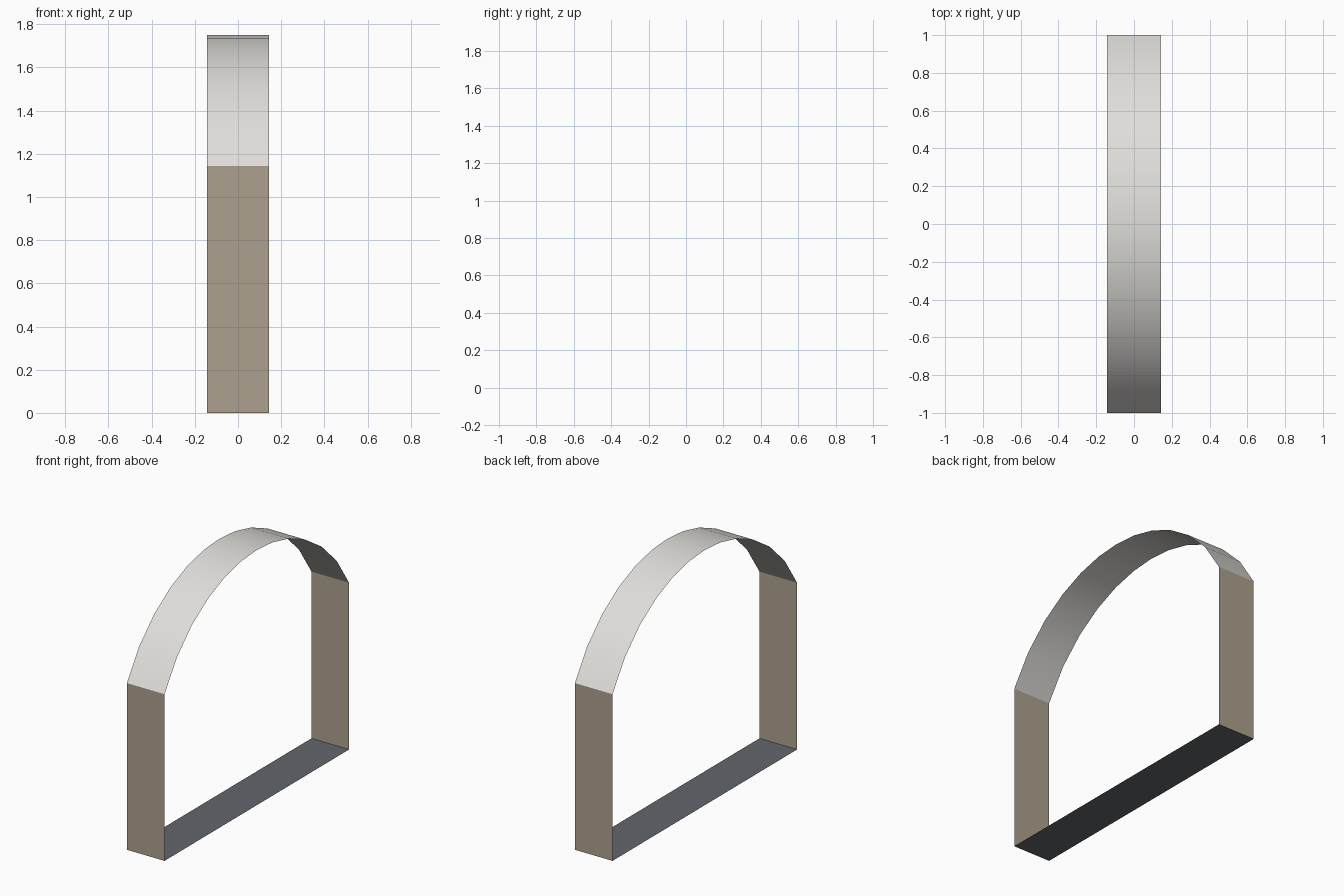
import bpy
import math

if "Cube" in bpy.data.objects:
    bpy.data.objects.remove(bpy.data.objects["Cube"])

HALF_W = 1 / 7        # half depth of the strip along x
WALL_H = 8 / 7        # height where the walls meet the vault
RISE = 1.75 - WALL_H  # rise of the arc above the walls


def material(name, rgb):
    m = bpy.data.materials.new(name)
    m.diffuse_color = (*rgb, 1)
    m.use_nodes = True
    m.node_tree.nodes["Principled BSDF"].inputs["Base Color"].default_value = m.diffuse_color
    return m


def strip(name, profile, mat, smooth=False):
    """Thin sheet made by sweeping a (y, z) profile across x."""
    verts = [(x, y, z) for y, z in profile for x in (-HALF_W, HALF_W)]
    faces = [(2 * i, 2 * i + 1, 2 * i + 3, 2 * i + 2)
             for i in range(len(profile) - 1)]
    me = bpy.data.meshes.new(name)
    me.from_pydata(verts, [], faces)
    me.materials.append(mat)
    for p in me.polygons:
        p.use_smooth = smooth
    me.update()
    ob = bpy.data.objects.new(name, me)
    bpy.context.collection.objects.link(ob)
    return ob


roof_mat = material("pale plaster", (0.75, 0.73, 0.70))
wall_mat = material("tan stone", (0.42, 0.355, 0.275))
floor_mat = material("slate grey", (0.12, 0.132, 0.15))

# Floor
strip("floor", [(1, 0), (-1, 0)], floor_mat)

# Side walls
strip("front_wall", [(-1, 0), (-1, WALL_H)], wall_mat)
strip("back_wall", [(1, WALL_H), (1, 0)], wall_mat)

# Vaulted roof: twelve facets on a circular arc
R = (1 + RISE ** 2) / (2 * RISE)
half = [0.173, 0.347, 0.523, 0.70, 0.865, 1.0]
ys = [-y for y in reversed(half)] + [0] + half
arc = [(y, 1.75 - R + math.sqrt(R * R - y * y)) for y in ys]
strip("vault_roof", arc, roof_mat, smooth=True)
